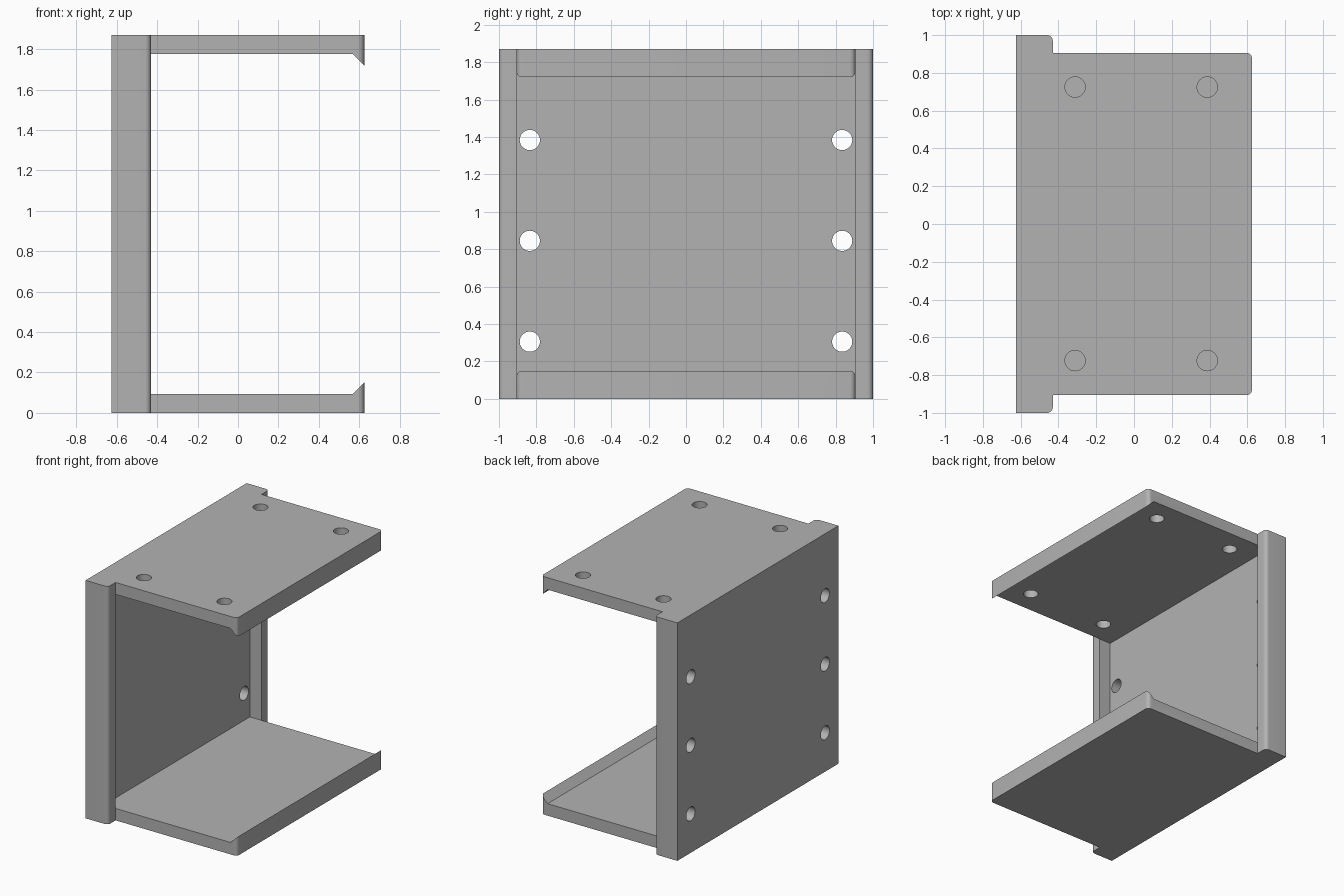
import bpy, bmesh, math
from mathutils import Vector

cube = bpy.data.objects.get("Cube")
if cube:
    bpy.data.objects.remove(cube, do_unlink=True)

# Overall sizes
X = 0.625          # half width
Y = 1.0            # half depth
H = 1.87           # height
T = 0.094          # sheet thickness
IN = Y - T         # half depth of the shelves
WALL = -X + T      # inner face of the wall
FLANGE = -0.43     # front face of the side flanges
LIP = 0.15         # lip height
R = 0.03           # corner radius
HOLE = 0.054       # hole radius

grey = bpy.data.materials.new("light_grey")
grey.use_nodes = True
colour = (0.45, 0.45, 0.45, 1)
grey.diffuse_color = colour
grey.node_tree.nodes["Principled BSDF"].inputs["Base Color"].default_value = colour


def prism(name, points, start, offset):
    """Extrude a closed outline; start maps each 2D point into 3D."""
    bm = bmesh.new()
    face = bm.faces.new([bm.verts.new(start(a, b)) for a, b in points])
    moved = bmesh.ops.extrude_face_region(bm, geom=[face])["geom"]
    bmesh.ops.translate(bm, vec=Vector(offset),
                        verts=[v for v in moved if isinstance(v, bmesh.types.BMVert)])
    bmesh.ops.recalc_face_normals(bm, faces=bm.faces)
    mesh = bpy.data.meshes.new(name)
    bm.to_mesh(mesh)
    bm.free()
    mesh.materials.append(grey)
    obj = bpy.data.objects.new(name, mesh)
    bpy.context.collection.objects.link(obj)
    return obj


def corner(x, side):
    """Rounded outer corner at (x, side), ordered with rising y."""
    sign = 1 if side > 0 else -1
    arc = []
    for i in range(9):
        a = math.pi / 2 * i / 8
        arc.append((x - R + R * math.cos(a), side - sign * (R - R * math.sin(a))))
    return arc if sign > 0 else arc[::-1]


def hole(centre, axis):
    bpy.ops.mesh.primitive_cylinder_add(
        vertices=40, radius=HOLE, depth=0.4, location=centre,
        rotation=(0, math.pi / 2 if axis == "x" else 0, 0))
    return bpy.context.object


def activate(obj):
    bpy.ops.object.select_all(action="DESELECT")
    obj.select_set(True)
    bpy.context.view_layer.objects.active = obj


def cut(obj, cutters):
    for cutter in cutters:
        cutter.hide_render = True
        mod = obj.modifiers.new("cut", "BOOLEAN")
        mod.operation = "DIFFERENCE"
        mod.solver = "EXACT"
        mod.object = cutter
        activate(obj)
        bpy.ops.object.modifier_apply(modifier=mod.name)
        bpy.data.objects.remove(cutter, do_unlink=True)


def finish(obj):
    activate(obj)
    bpy.ops.object.shade_smooth_by_angle(angle=math.radians(30))


# Mounting wall with a flange along each side
plan = ([(-X, -Y)] + corner(FLANGE, -Y) + [(FLANGE, -IN), (WALL, -IN), (WALL, IN), (FLANGE, IN)]
        + corner(FLANGE, Y) + [(-X, Y)])
wall = prism("mounting_wall", plan, lambda x, y: (x, y, 0), (0, 0, H))
cut(wall, [hole((-X, y, z), "x") for y in (-0.835, 0.835) for z in (0.306, 0.845, 1.384)])
finish(wall)

# Shelves: rounded plates hollowed out behind a sloped lip
shelf_plan = [(WALL, -IN)] + corner(X, -IN) + corner(X, IN) + [(WALL, IN)]
slope = LIP - T
hollow = [(-1, T), (X - slope, T), (X + 0.2, LIP + 0.2), (-1, LIP + 0.2)]
for name, base, up in (("bottom_shelf", 0, 1), ("top_shelf", H, -1)):
    shelf = prism(name, shelf_plan, lambda x, y: (x, y, base), (0, 0, up * LIP))
    cut(shelf, [prism("hollow", hollow, lambda x, z: (x, -1.2, base + up * z), (0, 2.4, 0))])
    if up < 0:
        cut(shelf, [hole((x, y, H), "z") for x in (-0.312, 0.388) for y in (-0.723, 0.725)])
    finish(shelf)
